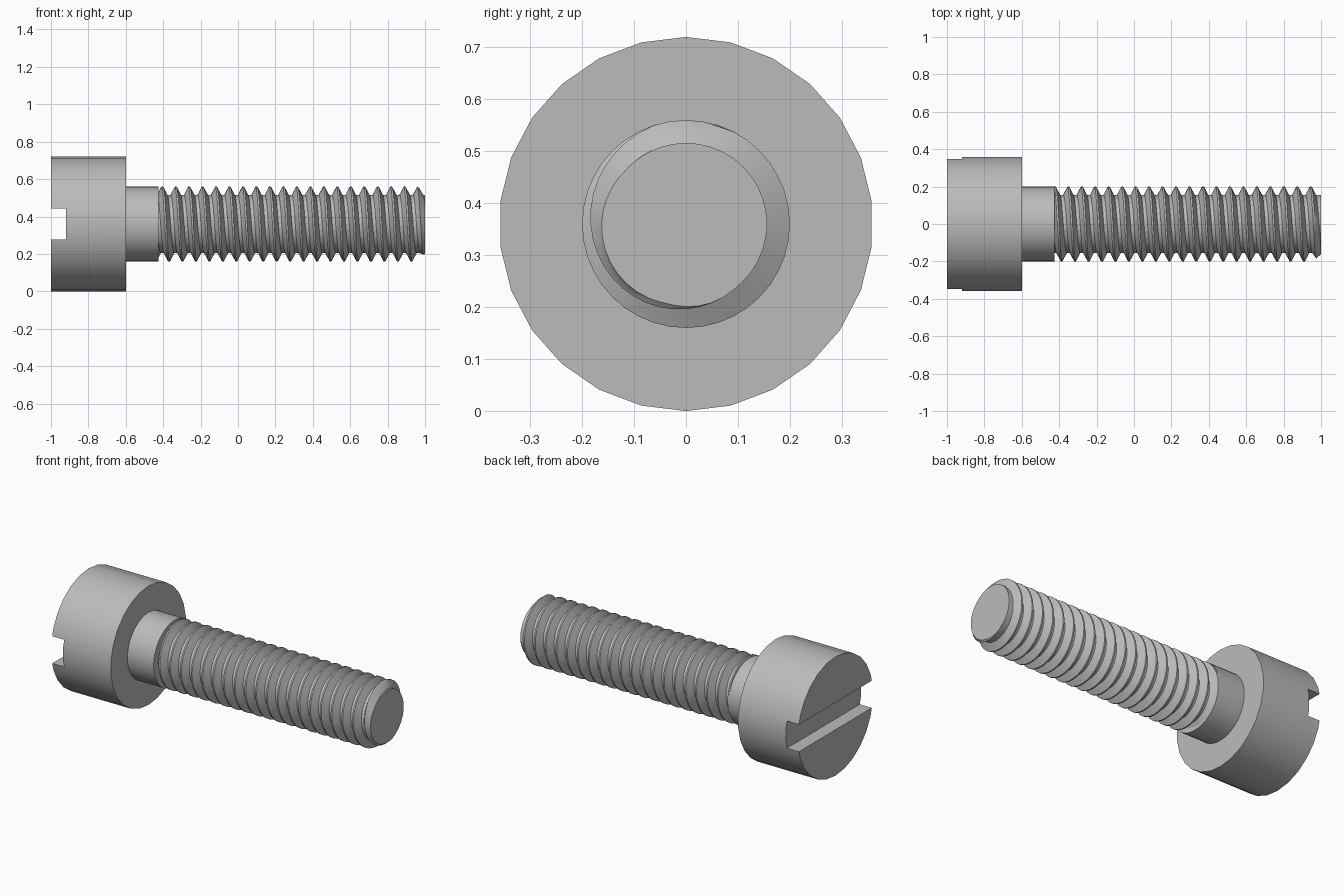
import bpy, bmesh, math
from mathutils import Vector, Matrix

cube = bpy.data.objects.get("Cube")
if cube:
    bpy.data.objects.remove(cube, do_unlink=True)

AXIS_Z = 0.36
HEAD_R, SHANK_R, ROOT_R = 0.36, 0.2, 0.156
HEAD_START, HEAD_END, THREAD_START, TIP = -1.0, -0.6, -0.425, 1.0
PITCH, STEPS = 0.072, 40

steel = bpy.data.materials.new("grey_steel")
steel.use_nodes = True
GREY = (0.5, 0.5, 0.5, 1)
steel.diffuse_color = GREY
steel.node_tree.nodes["Principled BSDF"].inputs["Base Color"].default_value = GREY


def add_object(name, bm):
    bmesh.ops.recalc_face_normals(bm, faces=bm.faces)
    mesh = bpy.data.meshes.new(name)
    bm.to_mesh(mesh)
    bm.free()
    mesh.materials.append(steel)
    obj = bpy.data.objects.new(name, mesh)
    bpy.context.collection.objects.link(obj)
    return obj


def select_only(obj):
    bpy.ops.object.select_all(action='DESELECT')
    obj.select_set(True)
    bpy.context.view_layer.objects.active = obj


def smooth(obj):
    select_only(obj)
    bpy.ops.object.shade_smooth_by_angle(angle=math.radians(30))


def rod(name, x0, x1, radius, sides):
    # Cylinder along x with a corner at the very top
    bm = bmesh.new()
    rings = []
    for x in (x0, x1):
        ring = []
        for i in range(sides):
            a = math.tau * i / sides
            ring.append(bm.verts.new((x, -radius * math.sin(a),
                                      AXIS_Z + radius * math.cos(a))))
        bm.faces.new(ring)
        rings.append(ring)
    for i in range(sides):
        j = (i + 1) % sides
        bm.faces.new((rings[0][i], rings[0][j], rings[1][j], rings[1][i]))
    return add_object(name, bm)


# Cylindrical head with a straight driver slot
head = rod("head", HEAD_START, HEAD_END, HEAD_R, 26)
bm = bmesh.new()
bmesh.ops.create_cube(bm, size=1, matrix=Matrix.Translation((-1.0, 0, AXIS_Z))
                      @ Matrix.Diagonal((0.16, 1, 0.164, 1)))
cutter = add_object("slot_cutter", bm)
cutter.hide_render = True
cut = head.modifiers.new("slot", 'BOOLEAN')
cut.operation = 'DIFFERENCE'
cut.solver = 'EXACT'
cut.object = cutter
select_only(head)
bpy.ops.object.modifier_apply(modifier=cut.name)
bpy.data.objects.remove(cutter, do_unlink=True)
smooth(head)

# Plain shank below the head
smooth(rod("shank", HEAD_END, THREAD_START, SHANK_R, STEPS))

# Right-hand thread: a flat-crested profile swept along a helix
profile = [(-0.0045, SHANK_R), (0.0045, SHANK_R),
           (0.027, ROOT_R), (0.045, ROOT_R)]
CREST_X = 0.963                      # position of the last crest at the top
bm = bmesh.new()
rows = []
for k in range(-22 * STEPS, 3 * STEPS):
    a = math.tau * k / STEPS
    row = []
    for dx, r in profile:
        x = CREST_X + PITCH * k / STEPS + dx
        r = min(r, max(ROOT_R, ROOT_R + 0.002 + 1.1 * (TIP - x)))  # tip chamfer
        row.append(bm.verts.new((x, -r * math.sin(a), AXIS_Z + r * math.cos(a))))
    rows.append(row)
for k in range(len(rows) - STEPS - 1):
    a, b = rows[k], rows[k + 1]
    a = a + [rows[k + STEPS][0]]
    b = b + [rows[k + 1 + STEPS][0]]
    for i in range(len(profile)):
        bm.faces.new((a[i], a[i + 1], b[i + 1], b[i]))

# Trim both ends square and cap them
for x, direction in ((THREAD_START, -1), (TIP, 1)):
    geom = bm.verts[:] + bm.edges[:] + bm.faces[:]
    result = bmesh.ops.bisect_plane(bm, geom=geom, dist=1e-6,
                                    plane_co=Vector((x, 0, 0)),
                                    plane_no=Vector((direction, 0, 0)),
                                    clear_outer=True)
    rim = [e for e in result["geom_cut"] if isinstance(e, bmesh.types.BMEdge)]
    bmesh.ops.contextual_create(bm, geom=rim)
bmesh.ops.delete(bm, geom=[v for v in bm.verts if not v.link_faces], context='VERTS')
smooth(add_object("thread", bm))
